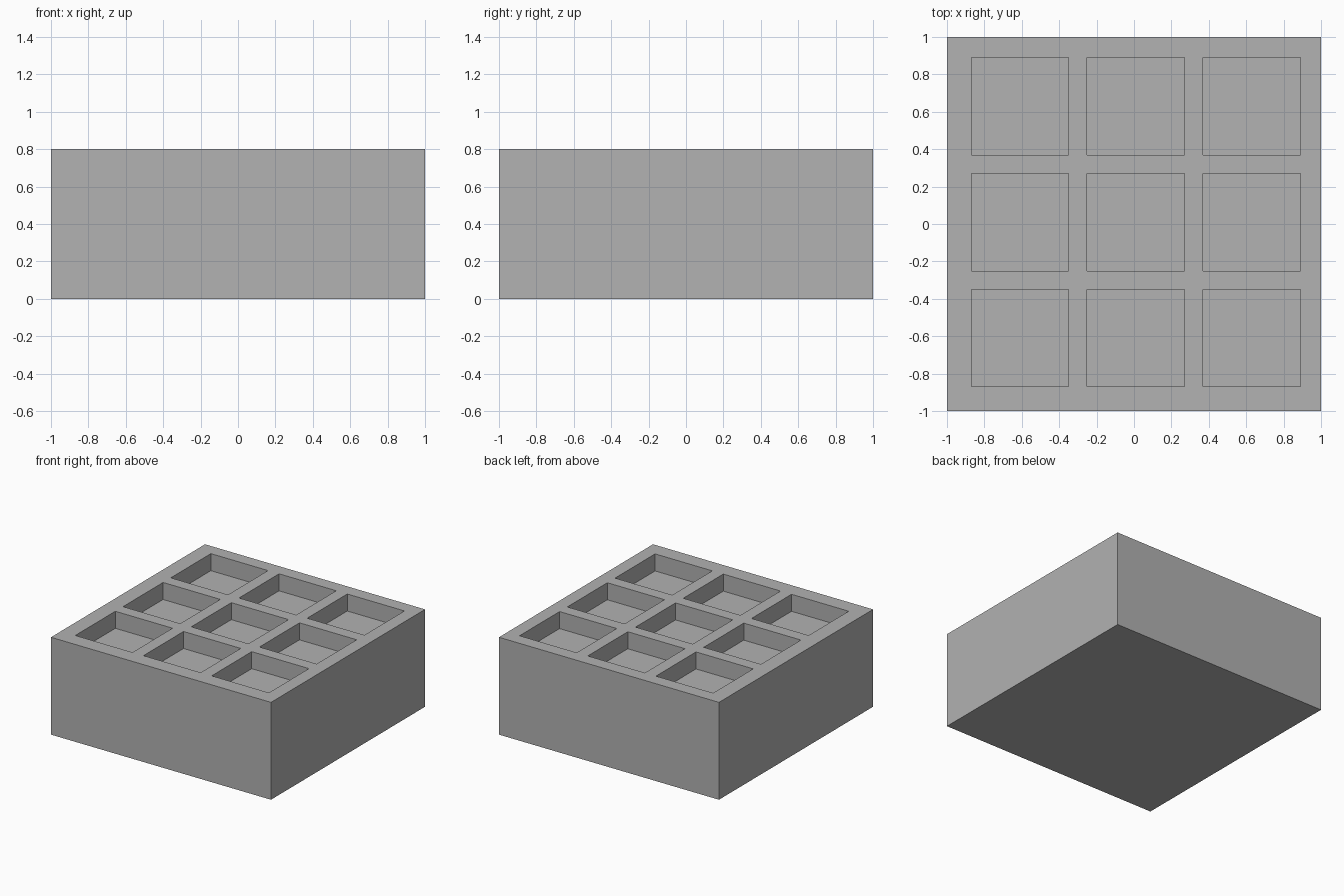
import bpy
import bmesh
from mathutils import Vector

if "Cube" in bpy.data.objects:
    bpy.data.objects.remove(bpy.data.objects["Cube"], do_unlink=True)

HEIGHT = 0.8
DEPTH = 0.14
POCKET = 0.52
PITCH = 0.62
OFFSET = 0.01   # the pocket grid sits slightly off centre

# Plain grey material
grey = bpy.data.materials.new("plain_grey")
grey.use_nodes = True
colour = (0.445, 0.445, 0.445, 1)
grey.diffuse_color = colour
grey.node_tree.nodes["Principled BSDF"].inputs["Base Color"].default_value = colour

# Solid block
bm = bmesh.new()
bmesh.ops.create_cube(bm, size=1)
bmesh.ops.scale(bm, vec=(2, 2, HEIGHT), verts=bm.verts)
bmesh.ops.translate(bm, vec=(0, 0, HEIGHT / 2), verts=bm.verts)

# Cut the top along the pocket edges
cuts = [OFFSET + i * PITCH + side * POCKET / 2 for i in (-1, 0, 1) for side in (-1, 1)]
for axis in (Vector((1, 0, 0)), Vector((0, 1, 0))):
    for c in cuts:
        top = [f for f in bm.faces if f.normal.z > 0.9]
        edges = {e for f in top for e in f.edges}
        verts = {v for f in top for v in f.verts}
        bmesh.ops.bisect_plane(bm, geom=top + list(edges) + list(verts),
                               plane_co=axis * c, plane_no=axis)


def in_pocket(value):
    return any(abs(value - OFFSET - i * PITCH) < POCKET / 2 for i in (-1, 0, 1))


# Sink the nine square pockets
bm.normal_update()
floors = []
for f in bm.faces:
    centre = f.calc_center_median()
    if f.normal.z > 0.9 and in_pocket(centre.x) and in_pocket(centre.y):
        floors.append(f)
result = bmesh.ops.extrude_face_region(bm, geom=floors)
bmesh.ops.delete(bm, geom=[f for f in floors if f.is_valid], context='FACES_ONLY')
sunk = [g for g in result["geom"] if isinstance(g, bmesh.types.BMVert)]
bmesh.ops.translate(bm, vec=(0, 0, -DEPTH), verts=sunk)
bmesh.ops.recalc_face_normals(bm, faces=bm.faces)

mesh = bpy.data.meshes.new("pocketed_block")
bm.to_mesh(mesh)
bm.free()
mesh.materials.append(grey)
block = bpy.data.objects.new("pocketed_block", mesh)
bpy.context.collection.objects.link(block)
